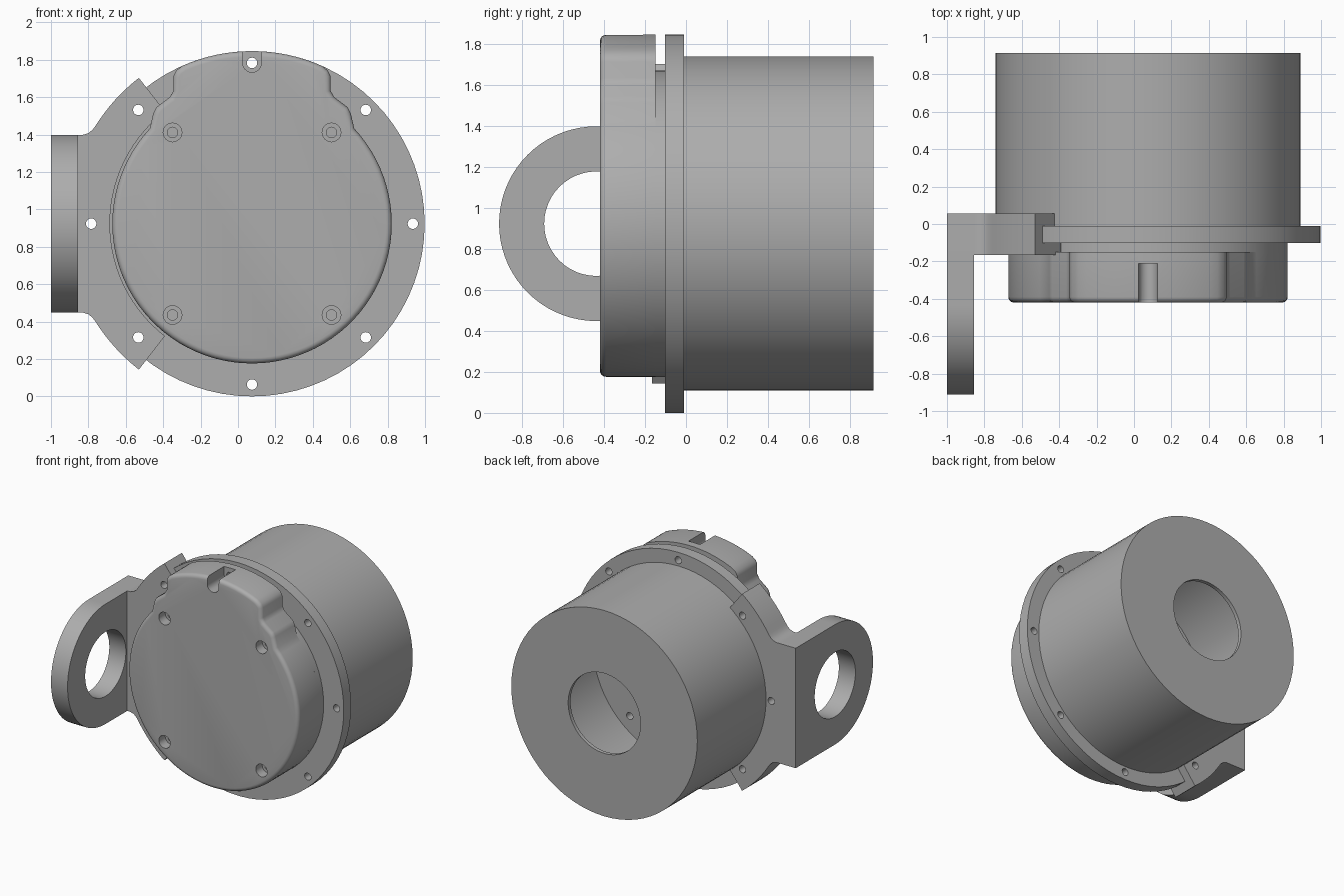
import bpy, bmesh
from math import sin, cos, pi, radians, atan2, degrees
from mathutils import Vector

if "Cube" in bpy.data.objects:
    bpy.data.objects.remove(bpy.data.objects["Cube"])

CX, CZ = 0.075, 0.923            # main axis, running along y
BOLT_RING = 0.86

grey = bpy.data.materials.new("machined grey")
grey.use_nodes = True
grey.diffuse_color = (0.42, 0.42, 0.42, 1)
bsdf = next(n for n in grey.node_tree.nodes if n.type == 'BSDF_PRINCIPLED')
bsdf.inputs["Base Color"].default_value = (0.42, 0.42, 0.42, 1)


def arc(r, a0, a1, n, cx=CX, cz=CZ):
    """Points of an arc, angles in degrees."""
    angles = [radians(a0 + (a1 - a0) * i / n) for i in range(n + 1)]
    return [(cx + r * cos(a), cz + r * sin(a)) for a in angles]


def circle(r, cx=CX, cz=CZ, n=72):
    return arc(r, 0, 360, n, cx, cz)[:-1]


def add_prism(bm, outline, lo, hi, axis='Y'):
    """Extrude a flat outline between lo and hi along the axis."""
    def place(p, d):
        return (p[0], d, p[1]) if axis == 'Y' else (d, p[0], p[1])
    near = [bm.verts.new(place(p, lo)) for p in outline]
    far = [bm.verts.new(place(p, hi)) for p in outline]
    n = len(outline)
    front = bm.faces.new(near)
    bm.faces.new(far[::-1])
    for i in range(n):
        j = (i + 1) % n
        bm.faces.new((near[j], near[i], far[i], far[j]))
    return front


def finish(name, bm):
    bmesh.ops.recalc_face_normals(bm, faces=bm.faces[:])
    mesh = bpy.data.meshes.new(name)
    bm.to_mesh(mesh)
    bm.free()
    mesh.materials.append(grey)
    obj = bpy.data.objects.new(name, mesh)
    bpy.context.collection.objects.link(obj)
    return obj


def prism(name, outline, lo, hi, axis='Y', round_front=0):
    bm = bmesh.new()
    front = add_prism(bm, outline, lo, hi, axis)
    if round_front:
        bmesh.ops.recalc_face_normals(bm, faces=bm.faces[:])
        bmesh.ops.bevel(bm, geom=list(front.edges), offset=round_front,
                        segments=4, profile=0.5, affect='EDGES', clamp_overlap=False)
    return finish(name, bm)


def cut(obj, prisms):
    """Subtract a list of (outline, lo, hi, axis) prisms."""
    for spec in prisms:
        cutter = prism("cutter", *spec)
        cutter.hide_render = True
        mod = obj.modifiers.new("cut", 'BOOLEAN')
        mod.operation, mod.solver, mod.object = 'DIFFERENCE', 'EXACT', cutter
        bpy.context.view_layer.objects.active = obj
        bpy.ops.object.modifier_apply(modifier=mod.name)
        bpy.data.objects.remove(cutter)


def smooth(obj, angle=30):
    bpy.ops.object.select_all(action='DESELECT')
    obj.select_set(True)
    bpy.context.view_layer.objects.active = obj
    bpy.ops.object.shade_smooth_by_angle(angle=radians(angle))


# Hole patterns
bolts = [(circle(0.028, CX + BOLT_RING * cos(k * pi / 4), CZ + BOLT_RING * sin(k * pi / 4), 20),
          -0.5, 0.2, 'Y') for k in range(8)]
screw_spots = [(CX + sx * 0.425, CZ + sz * 0.488) for sx in (-1, 1) for sz in (-1, 1)]
screws = [(circle(0.028, x, z, 20), -0.6, 0.2, 'Y') for x, z in screw_spots]
counterbores = [(circle(0.05, x, z, 24), -0.6, -0.34, 'Y') for x, z in screw_spots]

# Housing: hollow can with a round opening in its back wall
profile = [(0.75, -0.012), (0.815, -0.012), (0.815, 0.915), (0.317, 0.915),
           (0.317, 0.885), (0.75, 0.885)]
bm = bmesh.new()
verts = [bm.verts.new((CX + r, y, CZ)) for r, y in profile]
edges = [bm.edges.new((verts[i], verts[(i + 1) % len(verts)])) for i in range(len(verts))]
bmesh.ops.spin(bm, geom=verts + edges, cent=(CX, 0, CZ), axis=(0, 1, 0),
               angle=2 * pi, steps=72, use_merge=True)
bmesh.ops.remove_doubles(bm, verts=bm.verts[:], dist=0.0005)
housing = finish("housing", bm)

# Flange with its ring of bolt holes
flange = prism("flange", circle(0.923), -0.102, -0.01)
cut(flange, bolts + screws)

# Cover: round plate with a stepped lobe on top and a rounded front edge
lobe = [(0.528, 0.590), (0.512, 0.622), (0.438, 0.678), (0.420, 0.712),
        (0.420, 0.790), (0.405, 0.820)]
lobe_end = degrees(atan2(0.845, 0.372))
half = arc(0.747, -90, 43, 34)
half += [(CX + u, CZ + w) for u, w in lobe]
half += arc(0.923, lobe_end, 90, 8)
outline = half + [(2 * CX - x, z) for x, z in half[-2:0:-1]]
cover = prism("cover", outline, -0.42, -0.15, round_front=0.03)
slot = arc(0.05, 180, 360, 12, CX, CZ + BOLT_RING) + [(CX + 0.05, 2), (CX - 0.05, 2)]
cut(cover, screws + counterbores + [bolts[2], (slot, -0.6, -0.21, 'Y')])

# Cover spigot reaching back to the flange
spigot = prism("cover_spigot", circle(0.747), -0.15, -0.102)
cut(spigot, screws)

# Bracket saddle clamped around the flange edge
end = 127.8
upper = arc(0.987, end, 148, 8) + [(-0.778, 1.425), (-0.80, 1.407), (-0.83, 1.398), (-0.855, 1.398)]
lower = [(x, 2 * CZ - z) for x, z in upper[::-1]]
saddle = prism("bracket_saddle", upper + lower + arc(0.76, 360 - end, end, 28), -0.165, 0.055)
cut(saddle, bolts[3:6])

# Bracket ear with its round eye
eye_y = -0.437
ear_outline = [(0.055, CZ + 0.475)] + arc(0.475, 90, 270, 36, eye_y, CZ) + [(0.055, CZ - 0.475)]
ear = prism("bracket_ear", ear_outline, -1.0, -0.855, 'X')
cut(ear, [(circle(0.255, eye_y, CZ, 48), -1.2, -0.7, 'X')])

for part in (housing, flange, cover, spigot, saddle, ear):
    smooth(part)
